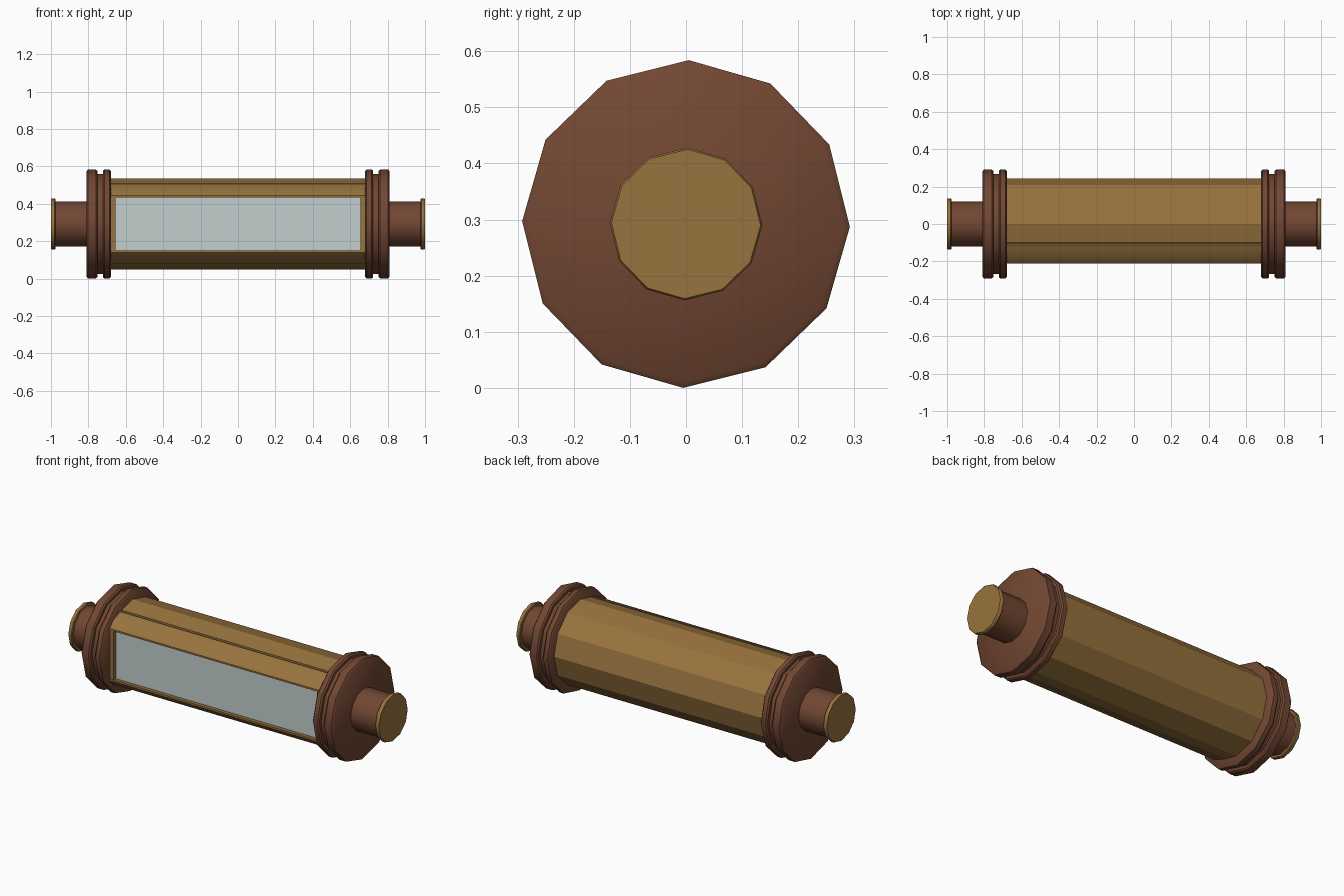
import bpy, bmesh, math

if "Cube" in bpy.data.objects:
    bpy.data.objects.remove(bpy.data.objects["Cube"])

CZ = 0.292  # height of the long axis


def material(name, srgb):
    m = bpy.data.materials.new(name)
    lin = [((c / 255 + 0.055) / 1.055) ** 2.4 for c in srgb]
    m.diffuse_color = (*lin, 1)
    m.use_nodes = True
    m.node_tree.nodes["Principled BSDF"].inputs["Base Color"].default_value = m.diffuse_color
    return m


BRASS = material("aged brass", (152, 115, 62))
WOOD = material("red brown wood", (114, 71, 51))
GLASS = material("pale grey glass", (195, 207, 206))


def finish(bm, name, mat, smooth=None):
    bmesh.ops.recalc_face_normals(bm, faces=bm.faces)
    me = bpy.data.meshes.new(name)
    bm.to_mesh(me)
    bm.free()
    me.materials.append(mat)
    ob = bpy.data.objects.new(name, me)
    bpy.context.collection.objects.link(ob)
    if smooth:
        bpy.ops.object.select_all(action='DESELECT')
        ob.select_set(True)
        bpy.context.view_layer.objects.active = ob
        bpy.ops.object.shade_smooth_by_angle(angle=math.radians(smooth))
    return ob


def lathe(name, profile, mat, side, n=12):
    """Turn (x, radius) points around the long axis and cap both ends."""
    bm = bmesh.new()
    rings = []
    for x, r in profile:
        angles = [2 * math.pi * k / n - math.radians(1) for k in range(n)]
        rings.append([bm.verts.new((side * x, r * math.cos(a), CZ + r * math.sin(a)))
                      for a in angles])
    for a, b in zip(rings, rings[1:]):
        for i in range(n):
            j = (i + 1) % n
            bm.faces.new((a[i], a[j], b[j], b[i]))
    bm.faces.new(rings[0])
    bm.faces.new(rings[-1])
    return finish(bm, name, mat, 40)


def extrude(name, section, x0, x1, mat, smooth=None):
    """Extrude a (y, z) section along x, with a loop in the middle."""
    bm = bmesh.new()
    rings = [[bm.verts.new((x, y, CZ + z)) for y, z in section]
             for x in (x0, (x0 + x1) / 2, x1)]
    n = len(section)
    for a, b in zip(rings, rings[1:]):
        for i in range(n):
            j = (i + 1) % n
            bm.faces.new((a[i], a[j], b[j], b[i]))
    bm.faces.new(rings[0])
    bm.faces.new(rings[-1])
    return finish(bm, name, mat, smooth)


# twelve-sided case body, open towards the front
R = 0.242
upper = [(R * math.cos(math.radians(a)), R * math.sin(math.radians(a)))
         for a in (30, 60, 90)]
upper += [(-0.1, 0.217), (-0.1, 0.198), (-0.18, 0.145)]
lower = [(y, -z) for y, z in reversed(upper)]
extrude("case_body", [(R, 0)] + upper + lower, -0.69, 0.69, BRASS)

# sloping rails above and below the window
rail = [(-0.175, 0.142), (-0.21, 0.142), (-0.21, 0.152),
        (-0.175, 0.187), (-0.113, 0.213), (-0.1, 0.19)]
for s, name in ((1, "upper_rail"), (-1, "lower_rail")):
    extrude(name, [(y, s * z) for y, z in rail], -0.69, 0.69, BRASS, 35)

# upright window ends
for s, name in ((-1, "left_window_end"), (1, "right_window_end")):
    post = [(-0.175, -0.145), (-0.208, -0.145), (-0.208, 0.145), (-0.175, 0.145)]
    extrude(name, post, s * 0.655, s * 0.69, BRASS)

# window pane
pane = [(-0.18, -0.143), (-0.188, -0.143), (-0.188, 0.143), (-0.18, 0.143)]
extrude("window_pane", pane, -0.656, 0.656, GLASS)

# grooved end flange, handle and end cap on both sides
flange = [(0.68, 0.282), (0.688, 0.292), (0.714, 0.292), (0.722, 0.284),
          (0.722, 0.268), (0.752, 0.268), (0.752, 0.284), (0.76, 0.292),
          (0.802, 0.292), (0.81, 0.282)]
for s, side in ((-1, "left"), (1, "right")):
    lathe(side + "_flange", flange, WOOD, s)
    lathe(side + "_handle", [(0.8, 0.121), (0.98, 0.121)], WOOD, s)
    lathe(side + "_end_cap", [(0.976, 0.132), (0.98, 0.136), (0.996, 0.136),
                              (1.0, 0.133)], BRASS, s)
